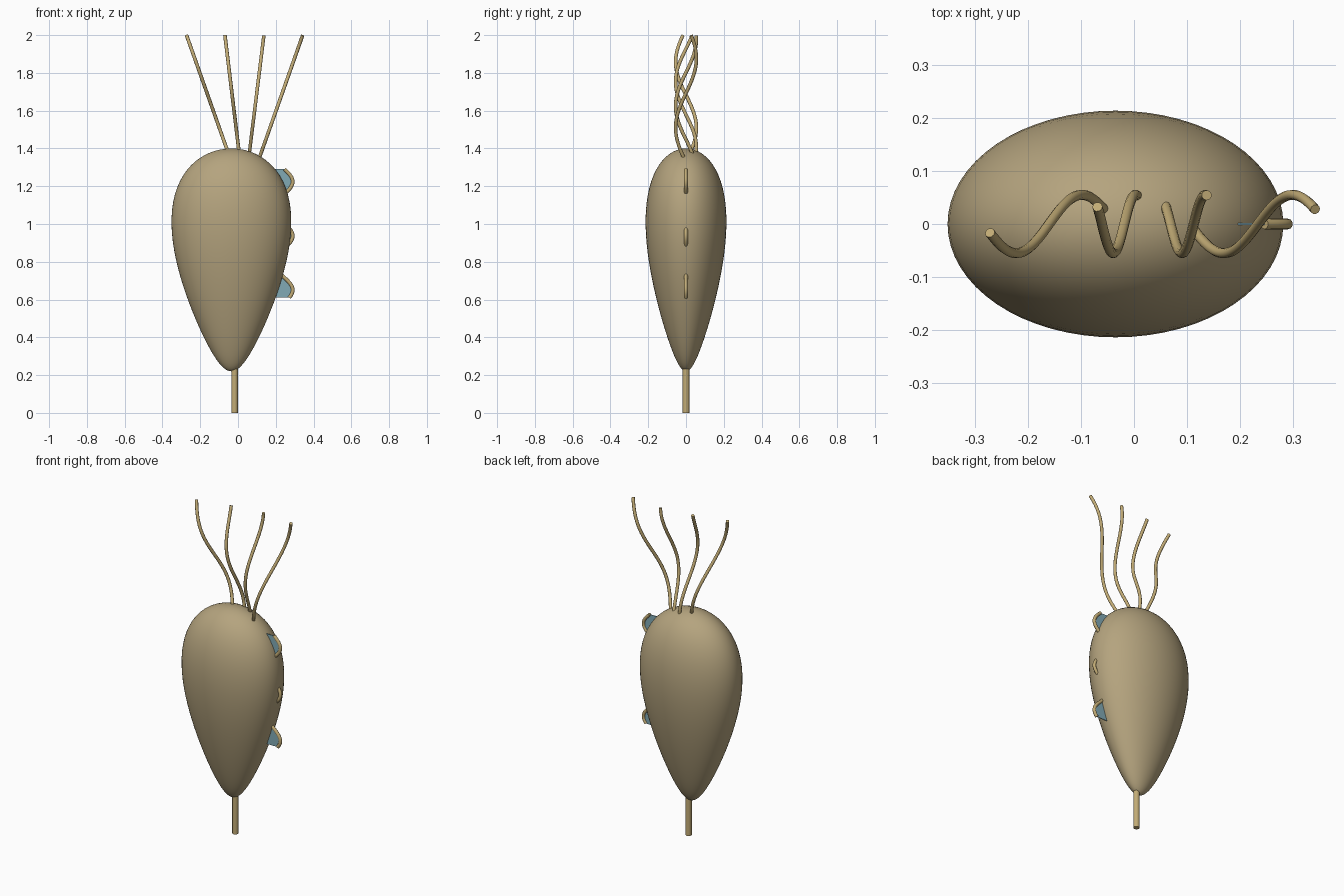
import bpy, bmesh, math

if "Cube" in bpy.data.objects:
    bpy.data.objects.remove(bpy.data.objects["Cube"])


def material(name, rgb):
    m = bpy.data.materials.new(name)
    m.diffuse_color = (*rgb, 1)
    m.use_nodes = True
    m.node_tree.nodes["Principled BSDF"].inputs["Base Color"].default_value = m.diffuse_color
    return m


TAN = material("tan", (0.46, 0.37, 0.21))
GOLD = material("gold", (0.54, 0.41, 0.18))
BLUE = material("pale_blue", (0.22, 0.40, 0.46))


def add_mesh(name, bm, mat):
    bmesh.ops.recalc_face_normals(bm, faces=bm.faces)
    me = bpy.data.meshes.new(name)
    bm.to_mesh(me)
    bm.free()
    me.materials.append(mat)
    me.shade_smooth()
    ob = bpy.data.objects.new(name, me)
    bpy.context.collection.objects.link(ob)
    return ob


def tube(name, pts, radius, mat, sides=12):
    cu = bpy.data.curves.new(name, 'CURVE')
    cu.dimensions = '3D'
    cu.bevel_depth = radius
    cu.bevel_resolution = sides // 4
    cu.use_fill_caps = True
    sp = cu.splines.new('POLY')
    sp.points.add(len(pts) - 1)
    for p, co in zip(sp.points, pts):
        p.co = (*co, 1)
    sp.use_smooth = True
    cu.materials.append(mat)
    ob = bpy.data.objects.new(name, cu)
    bpy.context.collection.objects.link(ob)
    return ob


# egg-shaped body: sphere tapered towards the bottom
bm = bmesh.new()
bmesh.ops.create_uvsphere(bm, u_segments=64, v_segments=40, radius=1)
for v in bm.verts:
    taper = 0.293 + 0.13 * v.co.z
    v.co = (-0.035 + v.co.x * taper, v.co.y * taper * 0.675, 0.81 + 0.59 * v.co.z)
add_mesh("body", bm, TAN)

# tail stalk
tube("tail_stalk", [(-0.018, 0, 0), (-0.018, 0, 0.3)], 0.0175, GOLD, 16)

# four waving flagella: bottom x, bottom z, top x, wave shift
FLAGELLA = [(-0.055, 1.385, -0.272, 0.2), (0.005, 1.385, -0.069, 0.03),
            (0.06, 1.375, 0.137, -0.17), (0.115, 1.355, 0.342, -0.33)]
for i, (x0, z0, x1, shift) in enumerate(FLAGELLA):
    pts = []
    for k in range(49):
        u = -0.03 + 1.03 * k / 48
        pts.append((x0 + (x1 - x0) * u, 0.055 * math.cos(5.51 * (u - shift)),
                    z0 + (1.998 - z0) * u))
    tube(f"flagellum_{i + 1}", pts, 0.0095, GOLD)

# undulating membrane with a rounded rim along the right side
rim = []
for k in range(81):
    z = 1.29 - 0.68 * k / 80
    rim.append((0.24 + 0.05 * math.cos(2 * math.pi * (z - 1.224) / 0.287), 0, z))
tube("membrane_rim", rim, 0.01, GOLD)

bm = bmesh.new()
rows = [[bm.verts.new(c) for c in ((0.12, -0.002, z), (x, -0.002, z), (x, 0.002, z), (0.12, 0.002, z))]
        for x, _, z in rim]
for a, b in zip(rows, rows[1:]):
    for j in range(4):
        bm.faces.new((a[j], a[(j + 1) % 4], b[(j + 1) % 4], b[j]))
bm.faces.new(rows[0])
bm.faces.new(rows[-1])
membrane = add_mesh("membrane", bm, BLUE)
membrane.data.shade_flat()
